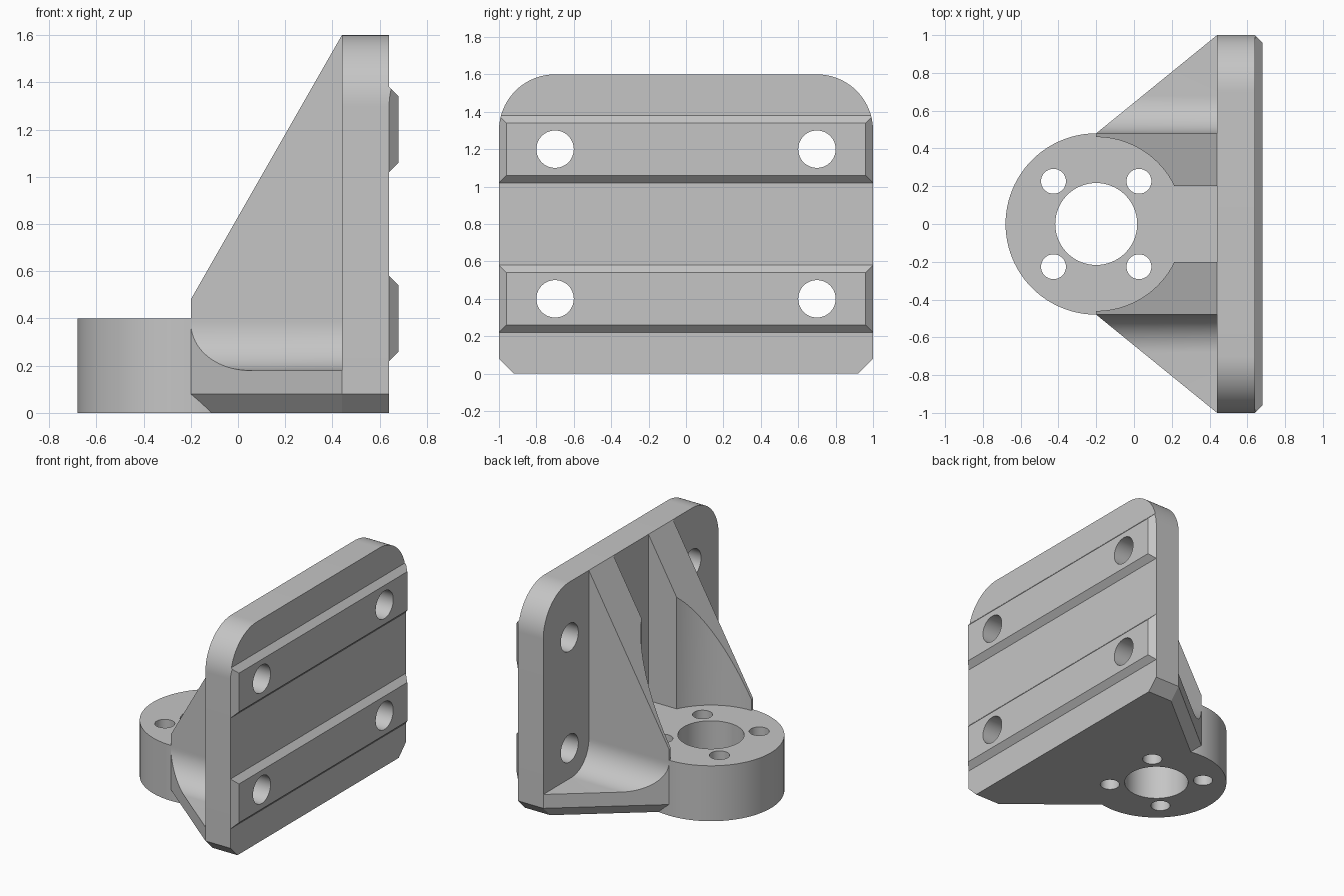
import bpy
import bmesh
from math import cos, sin, pi, radians

cube = bpy.data.objects.get("Cube")
if cube:
    bpy.data.objects.remove(cube, do_unlink=True)

grey = bpy.data.materials.new("light_grey")
grey.use_nodes = True
COLOUR = (0.56, 0.56, 0.56, 1)
grey.diffuse_color = COLOUR
grey.node_tree.nodes["Principled BSDF"].inputs["Base Color"].default_value = COLOUR


def finish_mesh(name, bm):
    bmesh.ops.recalc_face_normals(bm, faces=bm.faces)
    mesh = bpy.data.meshes.new(name)
    bm.to_mesh(mesh)
    bm.free()
    mesh.materials.append(grey)
    obj = bpy.data.objects.new(name, mesh)
    bpy.context.collection.objects.link(obj)
    return obj


def prism(name, outline, axis, start, end):
    """Extrude a 2D outline along x, y or z."""
    place = {"x": lambda a, b: (start, a, b),
             "y": lambda a, b: (a, start, b),
             "z": lambda a, b: (a, b, start)}[axis]
    bm = bmesh.new()
    face = bm.faces.new([bm.verts.new(place(a, b)) for a, b in outline])
    new = bmesh.ops.extrude_face_region(bm, geom=[face])["geom"]
    shift = [end - start if k == axis else 0 for k in "xyz"]
    bmesh.ops.translate(bm, vec=shift,
                        verts=[v for v in new if isinstance(v, bmesh.types.BMVert)])
    return finish_mesh(name, bm)


def hull(name, points):
    bm = bmesh.new()
    for p in points:
        bm.verts.new(p)
    bmesh.ops.convex_hull(bm, input=bm.verts)
    bmesh.ops.dissolve_limit(bm, angle_limit=0.01, verts=bm.verts, edges=bm.edges)
    return finish_mesh(name, bm)


def arc(a, b, r, first, last, steps):
    angles = [radians(first + (last - first) * i / steps) for i in range(steps + 1)]
    return [(a + r * cos(t), b + r * sin(t)) for t in angles]


def circle(a, b, r, steps=64):
    return arc(a, b, r, 0, 360, steps)[:-1]


def combine(obj, cutter, operation="DIFFERENCE"):
    mod = obj.modifiers.new("cut", "BOOLEAN")
    mod.operation = operation
    mod.solver = "EXACT"
    mod.object = cutter
    bpy.context.view_layer.objects.active = obj
    bpy.ops.object.modifier_apply(modifier=mod.name)
    bpy.data.objects.remove(cutter, do_unlink=True)


HUB_X, HUB_R, HUB_H = -0.2, 0.48, 0.4
PLATE_FRONT, PLATE_BACK, HEIGHT = 0.44, 0.64, 1.6
CHAMFER = 0.08


def cut_mount_holes(obj, heights):
    for y in (-0.7, 0.7):
        for z in heights:
            combine(obj, prism("hole", circle(y, z, 0.1), "x", 0.3, 0.8))


def cut_hub_holes(obj):
    combine(obj, prism("bore", circle(HUB_X, 0, 0.217), "z", -0.1, 0.6))
    for i in range(4):
        t = pi / 4 + i * pi / 2
        spot = circle(HUB_X + 0.32 * cos(t), 0.32 * sin(t), 0.066, 32)
        combine(obj, prism("hole", spot, "z", -0.1, 0.6))


# Mounting plate with rounded top and chamfered bottom corners
half = [(1 - CHAMFER, 0), (1, CHAMFER)] + arc(0.7, HEIGHT - 0.3, 0.3, 0, 90, 24)
plate_outline = half + [(-y, z) for y, z in reversed(half)]
plate = prism("mounting_plate", plate_outline, "x", PLATE_FRONT, PLATE_BACK)
cut_mount_holes(plate, (0.4, 1.2))
parts = [plate]

# Bevelled rails on the plate
for name, z in (("lower_rail", 0.4), ("upper_rail", 1.2)):
    rail = hull(name, [(x, sy * (1 - inset), z + sz * (0.18 - inset))
                       for x, inset in ((PLATE_BACK, 0), (0.68, 0.04))
                       for sy in (-1, 1) for sz in (-1, 1)])
    if name == "upper_rail":
        combine(rail, prism("trim", plate_outline, "x", 0.5, 0.8), "INTERSECT")
    cut_mount_holes(rail, (z,))
    parts.append(rail)

# Round hub
hub = prism("hub", circle(HUB_X, 0, HUB_R, 96), "z", 0, HUB_H)
cut_hub_holes(hub)
parts.append(hub)

# Tapered foot with filleted flanges and a chamfered underside
foot = hull("foot", [(x, s * (y - inset), z)
                     for x, y in ((HUB_X, HUB_R), (PLATE_FRONT, 1))
                     for z, inset in ((0, CHAMFER), (CHAMFER, 0), (HUB_H, 0))
                     for s in (-1, 1)])
side = [(1.1, -0.1), (1.1, 0.18)] + arc(0.68, 0.38, 0.2, 270, 180, 20) + [(HUB_R, 0.5)]
section = side + [(-y, z) for y, z in reversed(side)]
combine(foot, prism("section", section, "x", -0.4, 0.6), "INTERSECT")
cut_hub_holes(foot)
parts.append(foot)

# Sloped gussets, hollowed around the hub
slope = [(HUB_X, 0.385), (HUB_X, 0.48), (PLATE_FRONT, HEIGHT), (PLATE_FRONT, 0.385)]
for name, s in (("left_gusset", 1), ("right_gusset", -1)):
    gusset = prism(name, slope, "y", s * 0.2, s * HUB_R)
    combine(gusset, prism("clearance", circle(HUB_X, 0, 0.46, 96), "z", 0, 2))
    parts.append(gusset)

# Smooth the round faces and keep the edges crisp
bpy.ops.object.select_all(action="DESELECT")
for obj in parts:
    obj.select_set(True)
bpy.context.view_layer.objects.active = parts[0]
bpy.ops.object.shade_smooth_by_angle(angle=radians(25))
